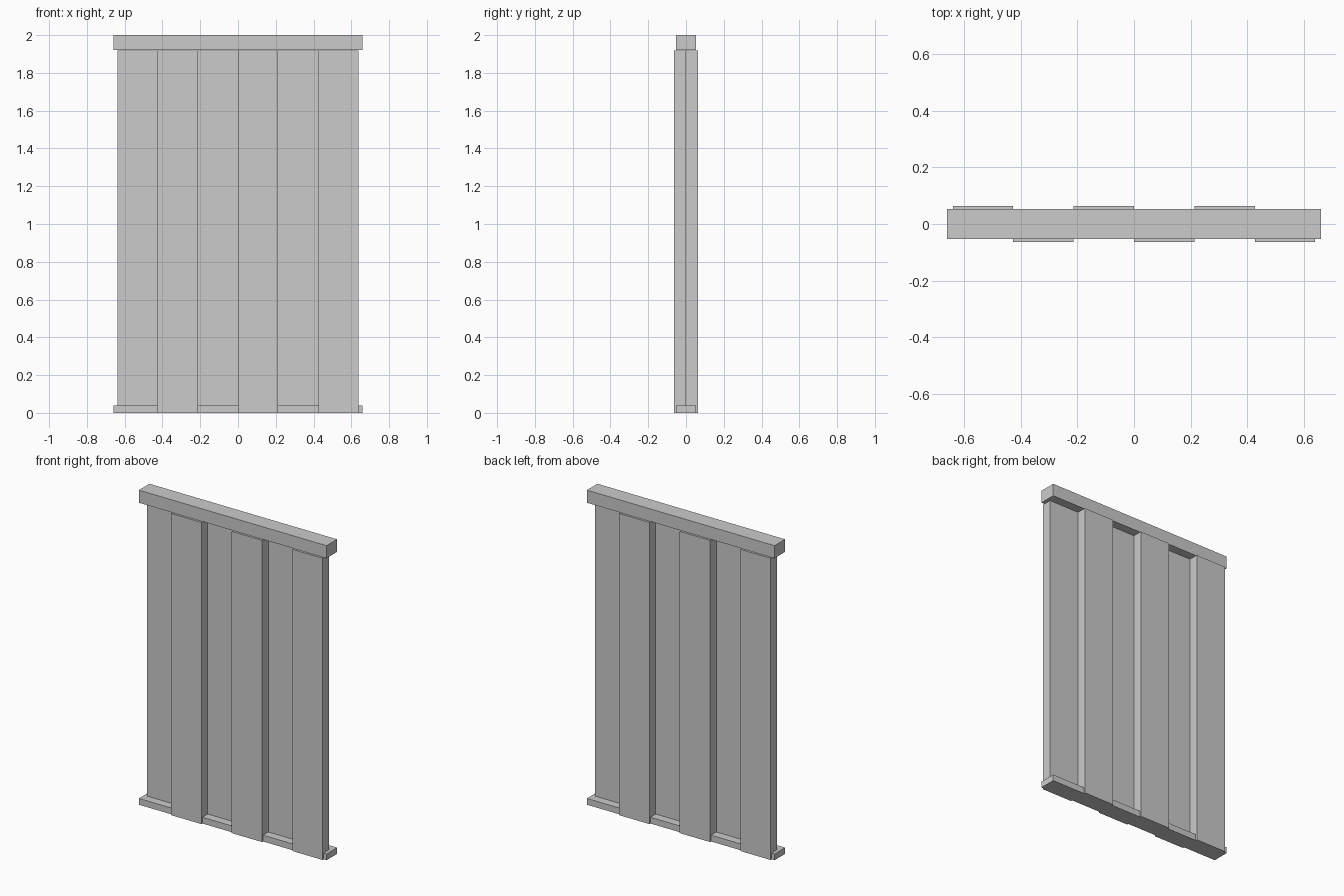
import bpy

if "Cube" in bpy.data.objects:
    bpy.data.objects.remove(bpy.data.objects["Cube"])


def box(name, x, y, z):
    """Box spanning the (min, max) ranges on each axis."""
    bpy.ops.mesh.primitive_cube_add(size=1, location=[sum(r) / 2 for r in (x, y, z)])
    ob = bpy.context.object
    ob.name = name
    ob.scale = [r[1] - r[0] for r in (x, y, z)]
    bpy.ops.object.transform_apply(location=False, rotation=False, scale=True)
    return ob


HALF_RAIL, RAIL_DEPTH = 0.66, 0.053
PITCH, PANEL_DEPTH = 0.213, 0.063

# Top and bottom rails
box("top_rail", (-HALF_RAIL, HALF_RAIL), (-RAIL_DEPTH, RAIL_DEPTH), (1.92, 2.0))
box("bottom_rail", (-HALF_RAIL, HALF_RAIL), (-RAIL_DEPTH, RAIL_DEPTH), (0.0, 0.04))

# Six upright panels, alternating between the back and front halves
for i in range(6):
    x0 = (i - 3) * PITCH
    back = i % 2 == 0
    y = (0.0, PANEL_DEPTH) if back else (-PANEL_DEPTH, 0.0)
    box("back_panel" if back else "front_panel", (x0, x0 + PITCH), y, (0.0, 1.918))
